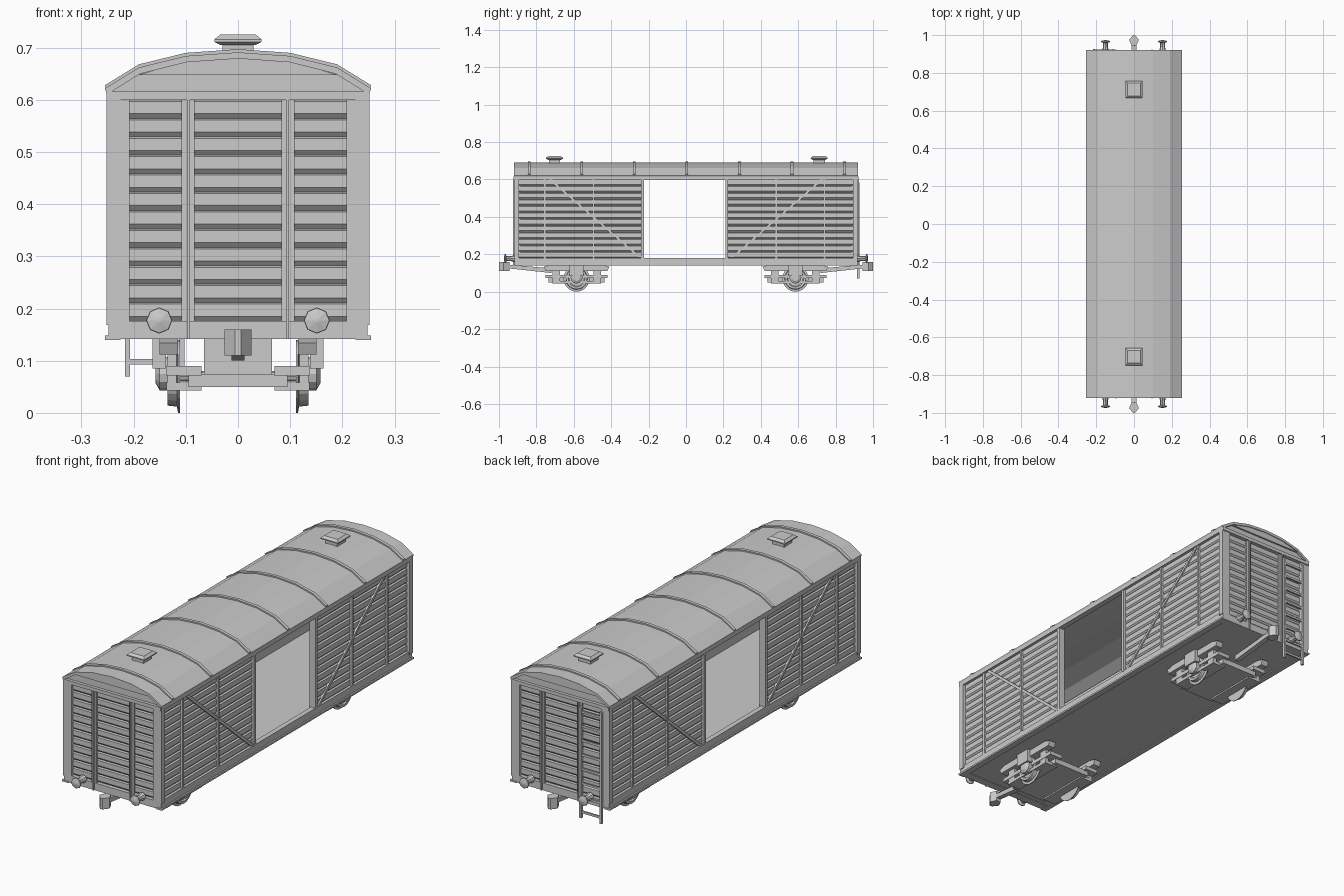
import bpy, bmesh, math
from mathutils import Vector, Matrix

cube = bpy.data.objects.get("Cube")
if cube:
    bpy.data.objects.remove(cube)

grey = bpy.data.materials.new("plain grey")
grey.use_nodes = True
tone = (0.6, 0.6, 0.6, 1)
grey.diffuse_color = tone
grey.node_tree.nodes["Principled BSDF"].inputs["Base Color"].default_value = tone


def finish(name, bm):
    bmesh.ops.recalc_face_normals(bm, faces=bm.faces)
    mesh = bpy.data.meshes.new(name)
    bm.to_mesh(mesh)
    bm.free()
    mesh.materials.append(grey)
    ob = bpy.data.objects.new(name, mesh)
    bpy.context.collection.objects.link(ob)
    return ob


def box(name, x, y, z):
    bm = bmesh.new()
    bmesh.ops.create_cube(bm, size=1)
    for v in bm.verts:
        for i, (a, b) in enumerate((x, y, z)):
            v.co[i] = (a + b) / 2 + v.co[i] * (b - a)
    return finish(name, bm)


def prism(name, points, to_3d, start, end):
    """Extrude a flat outline; to_3d(u, v, w) places each point."""
    bm = bmesh.new()
    rings = [[bm.verts.new(to_3d(u, v, w)) for u, v in points] for w in (start, end)]
    n = len(points)
    for i in range(n):
        j = (i + 1) % n
        bm.faces.new((rings[0][i], rings[0][j], rings[1][j], rings[1][i]))
    for ring in rings:
        bm.faces.new(ring)
    return finish(name, bm)


def lathe(name, profile, centre, axis, sides):
    """Spin (radius, distance) pairs about an axis."""
    turn = Vector(axis).to_track_quat('Z', 'Y').to_matrix()
    bm = bmesh.new()
    rings = []
    for r, d in profile:
        rings.append([bm.verts.new(Vector(centre) + turn @ Vector((
            r * math.cos(2 * math.pi * k / sides), r * math.sin(2 * math.pi * k / sides), d)))
            for k in range(sides)])
    for a, b in zip(rings, rings[1:]):
        for k in range(sides):
            j = (k + 1) % sides
            bm.faces.new((a[k], a[j], b[j], b[k]))
    bm.faces.new(rings[0])
    bm.faces.new(rings[-1])
    return finish(name, bm)


def across(u, v, w):      # outline in x-z, extruded along y
    return (u, w, v)


def along(u, v, w):       # outline in y-z, extruded along x
    return (w, u, v)


def boards(inner, outer, low, high, count):
    """Grooved plank outline as (depth, height)."""
    pts = [(inner, low)]
    step = (high - low) / count
    groove = outer - math.copysign(0.008, outer)
    for i in range(count):
        z = low + i * step
        pts += [(groove, z), (outer, z + 0.009), (outer, z + step - 0.003)]
    return pts + [(groove, high), (inner, high)]


# Floor and lower frame
box("floor", (-.243, .243), (-.91, .91), (.145, .176))
for s in (-1, 1):
    box("side_sill", sorted((s * .225, s * .248)), (-.915, .915), (.146, .18))
    box("sill_lip", sorted((s * .225, s * .255)), (-.92, .92), (.14, .148))
    box("end_sill", (-.248, .248), sorted((s * .88, s * .918)), (.142, .176))
    box("side_cornice", sorted((s * .225, s * .252)), (-.92, .92), (.598, .616))
    box("end_cornice", (-.25, .25), sorted((s * .89, s * .922)), (.6, .616))

# Planked walls, leaving the doorway open on both sides
for s in (-1, 1):
    plank = boards(s * .222, s * .24, .176, .6, 12)
    for y0, y1 in ((-.905, -.225), (.21, .905)):
        prism("side_planks", plank, across, y0, y1)
    plank = boards(s * .885, s * .908, .176, .6, 12)
    prism("end_planks", plank, along, -.235, .235)

    # Uprights on the long sides
    for y in (-.755, -.495, .483, .74):
        box("side_post", sorted((s * .236, s * .248)), (y - .006, y + .006), (.176, .6))
    for y0, y1 in ((-.24, -.225), (.21, .225)):
        box("door_post", sorted((s * .218, s * .249)), (y0, y1), (.176, .6))

    # Diagonal braces
    for e in (-1, 1):
        brace = [(e * .235, .182), (e * .255, .182), (e * .735, .598), (e * .715, .598)]
        prism("diagonal_brace", brace, along, s * .236, s * .246)
        # Corner angles
        box("corner_side", sorted((s * .23, s * .252)), sorted((e * .892, e * .918)), (.168, .6))
        box("corner_end", sorted((s * .208, s * .25)), sorted((e * .9, e * .918)), (.176, .6))
        # End uprights, a web and a flange
        box("end_post", sorted((s * .083, s * .108)), sorted((e * .9, e * .915)), (.142, .6))
        box("end_post_web", sorted((s * .092, s * .098)), sorted((e * .9, e * .924)), (.142, .6))

# Faceted roof shell, gables and ribs
arc = [(-.255, .622), (-.19, .662), (-.1, .684), (0, .691), (.1, .684), (.19, .662), (.255, .622)]


def roof_band(lift, drop):
    return [(x, z + lift) for x, z in arc] + [(x * .985, z - drop) for x, z in reversed(arc)]


prism("roof", roof_band(0, .012), across, -.92, .92)
for s in (-1, 1):
    gable = [(-.245, .612)] + [(x * .97, z - .008) for x, z in arc] + [(.245, .612)]
    prism("gable", gable, across, s * .885, s * .908)
    prism("gable_panel", [(-.19, .648), (-.1, .674), (0, .682), (.1, .674), (.19, .648)],
          across, s * .9, s * .916)
for i in range(-3, 4):
    prism("roof_rib", roof_band(.006, .008), across, i * .281 - .003, i * .281 + .012)

# Roof vents
for y in (-.703, .712):
    box("vent_neck", (-.03, .03), (y - .03, y + .03), (.68, .707))
    lathe("vent_cap", [(.048, 0), (.064, .006), (.064, .011), (.048, .02)],
          (0, y, .705), (0, 0, 1), 4).data.transform(
        Matrix.Translation((0, y, 0)) @ Matrix.Rotation(math.pi / 4, 4, 'Z')
        @ Matrix.Translation((0, -y, 0)))

# Buffers, couplers and running gear at each end
for e in (-1, 1):
    for s in (-1, 1):
        lathe("buffer", [(.019, 0), (.013, .022), (.013, .045), (.025, .05), (.024, .055), (.004, .06)],
              (s * .151, e * .914, .177), (0, e, 0), 8)
    shank = [(e * .72, .10), (e * .72, .125), (e * .95, .145), (e * .95, .125)]
    prism("coupler_shank", shank, along, -.012, .012)
    head = [(-.012, .945), (-.026, .975), (-.006, 1), (.006, 1), (.026, .975), (.012, .945)]
    prism("coupler_head", [(x, e * y) for x, y in head], lambda u, v, w: (u, v, w), .11, .16)

    c = e * .585
    box("truck_body", (-.095, .095), (c - .15, c + .15), (.05, .075))
    box("truck_bolster", (-.065, .065), (c - .05, c + .05), (.07, .146))
    for s in (-1, 1):
        # Flanged wheel
        lathe("wheel", [(.07, 0), (.07, .004), (.058, .006), (.056, .024), (.045, .024), (.04, .018), (.02, .018)],
              (s * .111, c, .07), (s, 0, 0), 20)
        # Axle box and hanger
        lathe("axle_box", [(.032, 0), (.032, .02), (.018, .028)], (s * .13, c, .075), (s, 0, 0), 12)
        box("axle_hanger", sorted((s * .138, s * .164)), (c - .037, c + .037), (.085, .146))
        # Side frame with sloping ends, and stepped springs
        frame = [(-.175, .134), (-.165, .112), (.165, .112), (.175, .134), (.14, .143), (-.14, .143)]
        prism("side_frame", [(c + y, z) for y, z in frame], along, s * .115, s * .15)
        for half, z0, z1 in ((.165, .072, .09), (.13, .043, .058)):
            box("spring_leaf", sorted((s * .07, s * .137)), (c - half, c + half), (z0, z1))
        for y in (-.11, .11):
            box("frame_link", sorted((s * .118, s * .135)), (c + y - .02, c + y + .02), (.05, .12))
    lathe("axle", [(.01, -.13), (.01, .13)], (0, c, .07), (1, 0, 0), 8)

# Ladder on the back end
for x in (-.212, -.108):
    box("ladder_rail", (x - .005, x + .005), (.915, .927), (.07, .585))
for i in range(8):
    z = .098 + i * .066
    box("ladder_rung", (-.212, -.108), (.917, .925), (z - .005, z + .005))
